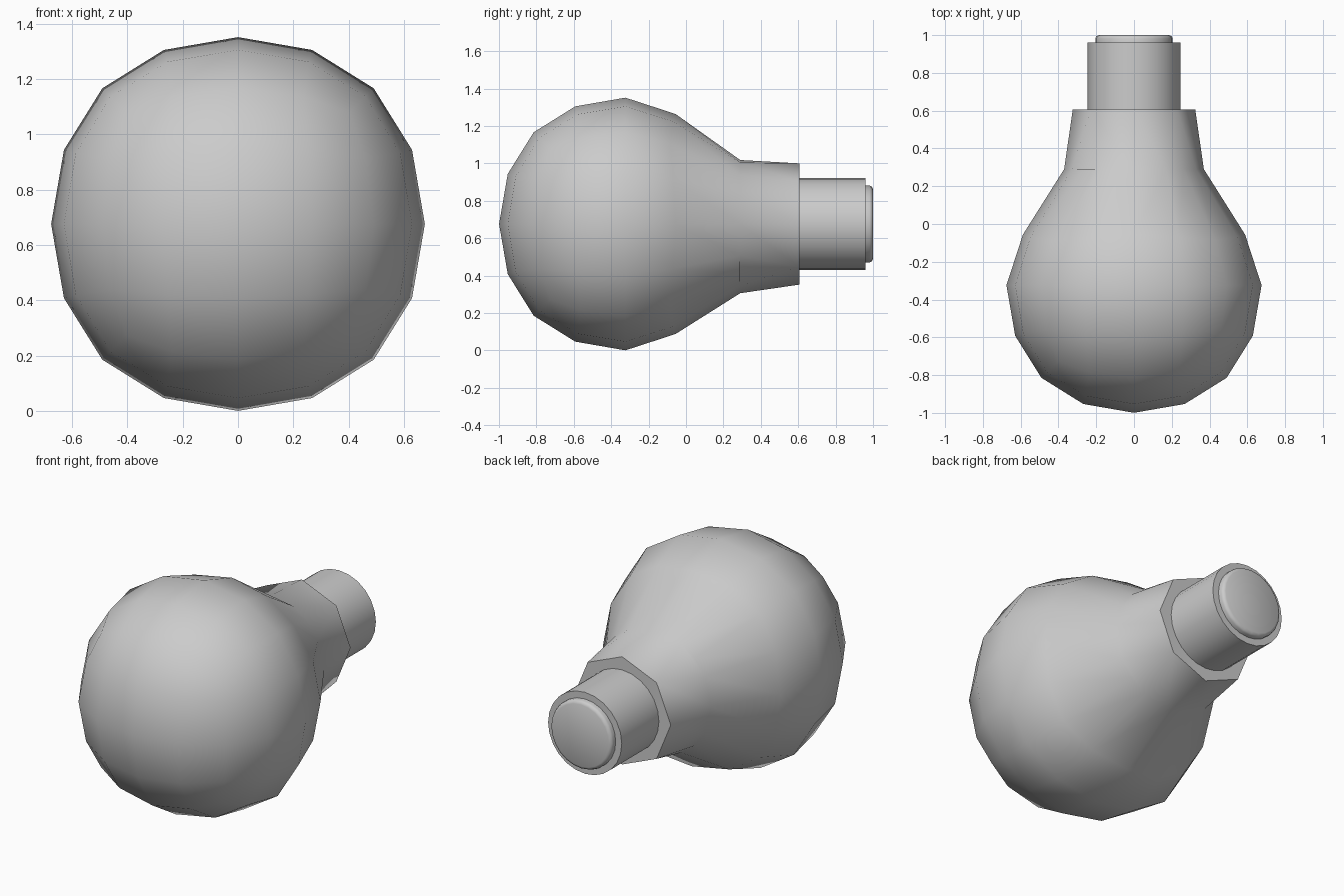
import bpy, bmesh, math
from mathutils import Matrix, Vector

if "Cube" in bpy.data.objects:
    bpy.data.objects.remove(bpy.data.objects["Cube"])

CY, CZ, HALF = -0.324, 0.676, 0.8045   # bulb centre and cage half-size


def smooth(ob, deg):
    bpy.ops.object.select_all(action='DESELECT')
    ob.select_set(True)
    bpy.context.view_layer.objects.active = ob
    bpy.ops.object.shade_smooth_by_angle(angle=math.radians(deg))


def add_object(name, bm):
    me = bpy.data.meshes.new(name)
    bm.to_mesh(me)
    bm.free()
    ob = bpy.data.objects.new(name, me)
    bpy.context.collection.objects.link(ob)
    return ob


def turned(name, profile, sides=24):
    """Lathe (radius, y) points around the bulb axis, capped at both ends."""
    bm = bmesh.new()
    rings = []
    for r, y in profile:
        rings.append([bm.verts.new((r * math.cos(2 * math.pi * i / sides), y,
                                    CZ + r * math.sin(2 * math.pi * i / sides)))
                      for i in range(sides)])
    for a, b in zip(rings, rings[1:]):
        for i in range(sides):
            j = (i + 1) % sides
            bm.faces.new((a[i], a[j], b[j], b[i]))
    bm.faces.new(rings[0])
    bm.faces.new(rings[-1])
    bmesh.ops.recalc_face_normals(bm, faces=bm.faces[:])
    ob = add_object(name, bm)
    smooth(ob, 40)
    return ob


# Glass: rounded cube, with the rings of its back face pulled into a neck
bm = bmesh.new()
bmesh.ops.create_cube(bm, size=2 * HALF)
cage = add_object("glass_cage", bm)
sub = cage.modifiers.new("round", 'SUBSURF')
sub.levels = 2
ev = cage.evaluated_get(bpy.context.evaluated_depsgraph_get())
bm = bmesh.new()
bm.from_mesh(ev.to_mesh())
bpy.data.objects.remove(cage)

pole = max(bm.verts, key=lambda v: v.co.y)
rings, seen = [], {pole}
front = {pole}
for _ in range(3):
    front = {w for v in front for f in v.link_faces for w in f.verts} - seen
    seen |= front
    rings.append(front)


def round_ring(ring, radius, y):
    for v in ring:
        d = Vector((v.co.x, 0, v.co.z)).normalized() * radius
        v.co = (d.x, y, d.z)


pole.co = (0, 0.607 - CY, 0)
round_ring(rings[0], 0.324, 0.607 - CY)
round_ring(rings[1], 0.37, 0.29 - CY)
for v in rings[2]:
    v.co.x *= 0.935
    v.co.z *= 0.935
# slightly lower crown of the neck
max(rings[1], key=lambda v: v.co.z).co.z = 0.342
bmesh.ops.translate(bm, verts=bm.verts[:], vec=(0, CY, CZ))
glass = add_object("bulb_glass", bm)
smooth(glass, 50)

# Metal base and rounded end contact
turned("screw_base", [(0.245, 0.58), (0.245, 0.96)])
turned("end_contact", [(0.205, 0.95), (0.205, 0.982), (0.2, 0.993), (0.186, 1.0)])
